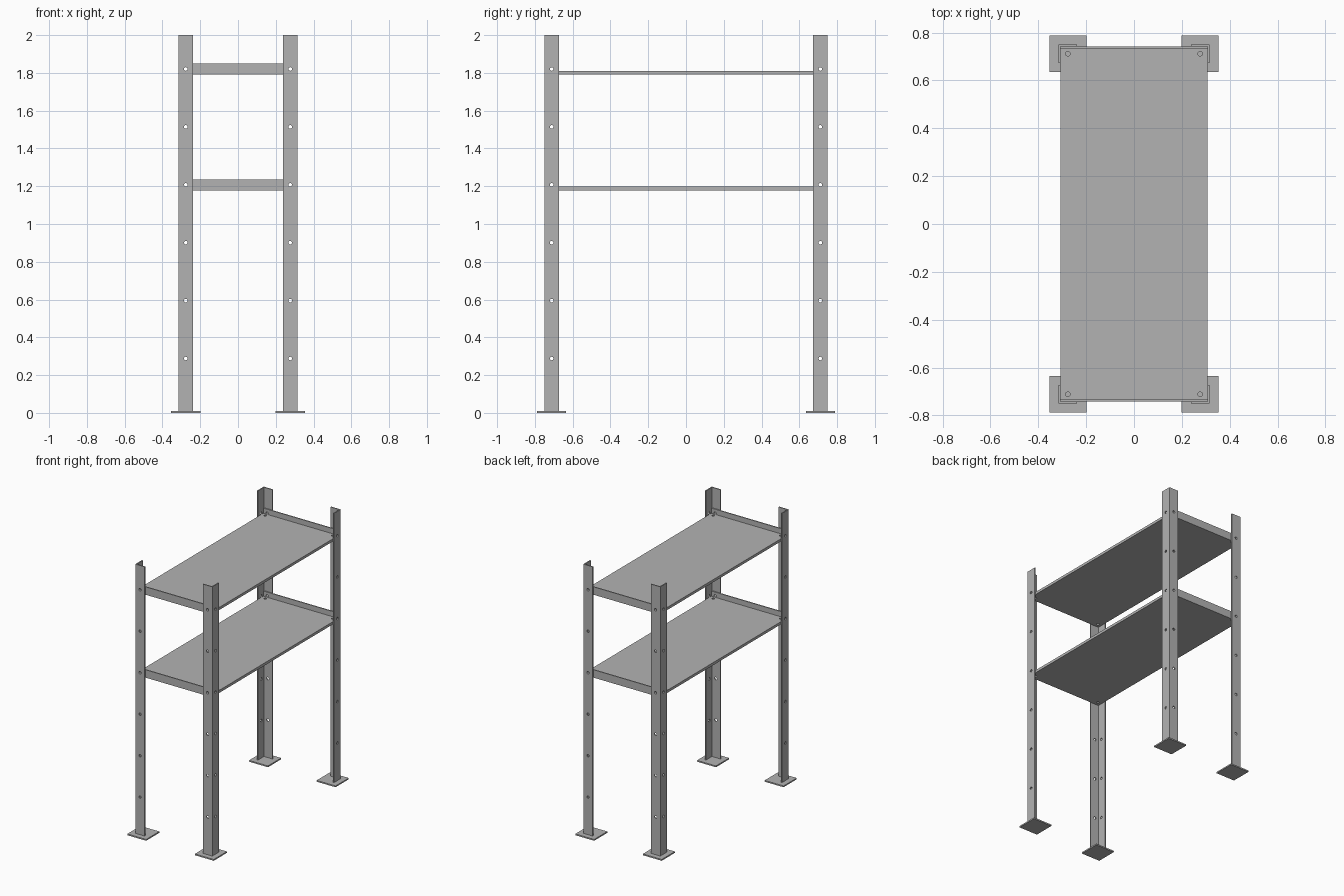
import bpy, bmesh
from mathutils import Vector, Matrix

cube = bpy.data.objects.get("Cube")
if cube:
    bpy.data.objects.remove(cube, do_unlink=True)

steel = bpy.data.materials.new("grey_steel")
steel.use_nodes = True
steel.diffuse_color = (0.45, 0.45, 0.45, 1)
steel.node_tree.nodes["Principled BSDF"].inputs["Base Color"].default_value = (0.45, 0.45, 0.45, 1)

HALF_X, HALF_Y = 0.315, 0.75     # outer faces of the posts
FLANGE, THICK = 0.077, 0.008     # angle section
HOLE_X, HOLE_Y = HALF_X - FLANGE / 2, HALF_Y - FLANGE / 2
FIRST_HOLE, PITCH, RADIUS = 0.288, 0.3065, 0.0095
HOLES = [FIRST_HOLE + PITCH * i for i in range(6)]
CORNERS = [("front_right", -1, -1), ("front_left", 1, -1),
           ("back_right", -1, 1), ("back_left", 1, 1)]


def finish(name, bm):
    bmesh.ops.recalc_face_normals(bm, faces=bm.faces)
    mesh = bpy.data.meshes.new(name)
    bm.to_mesh(mesh)
    bm.free()
    mesh.materials.append(steel)
    obj = bpy.data.objects.new(name, mesh)
    bpy.context.collection.objects.link(obj)
    return obj


def prism(name, outline, direction):
    """Closed outline swept along a direction."""
    bm = bmesh.new()
    face = bm.faces.new([bm.verts.new(p) for p in outline])
    swept = bmesh.ops.extrude_face_region(bm, geom=[face])["geom"]
    verts = [v for v in swept if isinstance(v, bmesh.types.BMVert)]
    bmesh.ops.translate(bm, verts=verts, vec=direction)
    return finish(name, bm)


def drill(obj, holes):
    """Bore round holes, each given as centre and axis."""
    bm = bmesh.new()
    for centre, axis in holes:
        turn = Vector(axis).to_track_quat('Z', 'Y').to_matrix().to_4x4()
        bmesh.ops.create_cone(bm, cap_ends=True, segments=16, radius1=RADIUS,
                              radius2=RADIUS, depth=0.05,
                              matrix=Matrix.Translation(centre) @ turn)
    cutter = finish("hole_cutter", bm)
    mod = obj.modifiers.new("holes", 'BOOLEAN')
    mod.operation, mod.solver, mod.object = 'DIFFERENCE', 'EXACT', cutter
    graph = bpy.context.evaluated_depsgraph_get()
    mesh = bpy.data.meshes.new_from_object(obj.evaluated_get(graph))
    obj.modifiers.clear()
    obj.data = mesh
    bpy.data.objects.remove(cutter, do_unlink=True)


# Corner posts of drilled angle section, each on a square foot plate
for corner, sx, sy in CORNERS:
    section = [(0, 0), (FLANGE, 0), (FLANGE, THICK), (THICK, THICK),
               (THICK, FLANGE), (0, FLANGE)]
    outline = [(sx * (HALF_X - a), sy * (HALF_Y - b), 0.01) for a, b in section]
    post = prism(corner + "_post", outline, (0, 0, 1.99))
    drill(post, [((sx * HOLE_X, sy * HALF_Y, z), (0, 1, 0)) for z in HOLES]
              + [((sx * HALF_X, sy * HOLE_Y, z), (1, 0, 0)) for z in HOLES])

    foot = [(sx * HOLE_X + a * FLANGE, sy * HOLE_Y + b * FLANGE, 0)
            for a, b in ((-1, -1), (1, -1), (1, 1), (-1, 1))]
    prism(corner + "_foot_plate", foot, (0, 0, 0.01))

# Shelves with an upright lip at each end, sitting inside the posts
wide, deep = HALF_X - THICK, HALF_Y - THICK
for name, z in (("lower_shelf", HOLES[3]), ("upper_shelf", HOLES[5])):
    low, top, rim = z - 0.029, z - 0.0095, z + 0.029
    half = [(deep, low), (deep, rim), (deep - THICK, rim), (deep - THICK, top)]
    profile = half + [(-y, h) for y, h in reversed(half)]
    shelf = prism(name, [(-wide, y, h) for y, h in profile], (2 * wide, 0, 0))
    drill(shelf, [((sx * HOLE_X, sy * HOLE_Y, low), (0, 0, 1)) for _, sx, sy in CORNERS]
               + [((sx * HOLE_X, sy * (deep + 0.01), z), (0, 1, 0)) for _, sx, sy in CORNERS])
